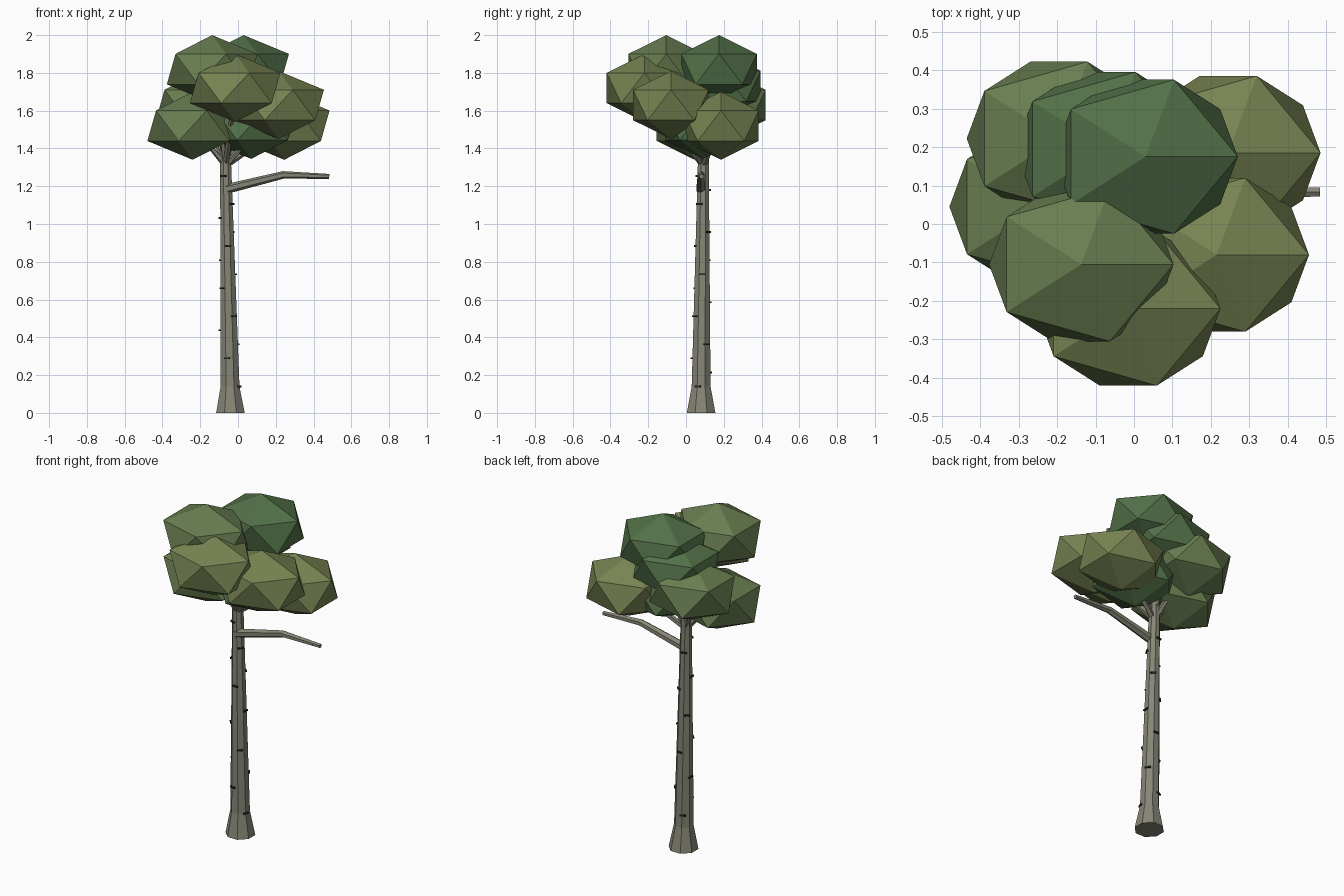
import bpy, bmesh, math
from mathutils import Vector, Matrix

if "Cube" in bpy.data.objects:
    bpy.data.objects.remove(bpy.data.objects["Cube"])


def material(name, rgb):
    m = bpy.data.materials.new(name)
    m.diffuse_color = (*rgb, 1)
    m.use_nodes = True
    m.node_tree.nodes["Principled BSDF"].inputs["Base Color"].default_value = m.diffuse_color
    return m


BARK = material("bark", (0.24, 0.235, 0.18))
MARK = material("bark_mark", (0.025, 0.023, 0.02))
OLIVE = material("leaf_olive", (0.185, 0.23, 0.085))
GREEN = material("leaf_green", (0.14, 0.205, 0.08))
DARK = material("leaf_dark", (0.085, 0.165, 0.065))


def finish(name, bm, mat):
    bmesh.ops.recalc_face_normals(bm, faces=bm.faces)
    mesh = bpy.data.meshes.new(name)
    bm.to_mesh(mesh)
    bm.free()
    mesh.materials.append(mat)
    obj = bpy.data.objects.new(name, mesh)
    bpy.context.collection.objects.link(obj)
    return obj


def tube(name, path, sides, mat):
    """Tapered limb through (x, y, z, radius) points; rings square to the limb."""
    bm = bmesh.new()
    pts = [Vector(p[:3]) for p in path]
    axis = pts[-1] - pts[0]
    vertical = abs(axis.normalized().z) > 0.99
    rings = []
    for i, p in enumerate(pts):
        d = pts[min(i + 1, len(pts) - 1)] - pts[max(i - 1, 0)]
        q = Matrix.Identity(3) if vertical else d.to_track_quat('Z', 'Y').to_matrix()
        rings.append([bm.verts.new(p + q @ Vector((math.cos(a), math.sin(a), 0)) * path[i][3])
                      for a in (2 * math.pi * (k + 0.5) / sides for k in range(sides))])
    for a, b in zip(rings, rings[1:]):
        for k in range(sides):
            n = (k + 1) % sides
            bm.faces.new((a[k], a[n], b[n], b[k]))
    bm.faces.new(rings[0][::-1])
    bm.faces.new(rings[-1])
    return finish(name, bm, mat)


# Trunk with flared foot
FOOT, TOP = (-0.042, 0.08, 0.14, 0.054), (-0.068, 0.093, 1.45, 0.029)
tube("trunk", [(-0.04, 0.08, 0, 0.082), FOOT, TOP], 8, BARK)

# Long bare side branch
tube("side_branch", [(-0.063, 0.078, 1.185, 0.026), (0.24, 0.08, 1.26, 0.02),
                     (0.483, 0.083, 1.252, 0.013)], 6, BARK)

# Dark marks spiralling up the trunk
for i in range(16):
    z = 0.14 + 0.0743 * i
    t = (z - FOOT[2]) / (TOP[2] - FOOT[2])
    x, y, _, r = [f + (g - f) * t for f, g in zip(FOOT, TOP)]
    a = math.radians(137.5 * (i - 8))
    bm = bmesh.new()
    bmesh.ops.create_cube(bm, size=1, matrix=Matrix.Translation(
        (x + r * 0.95 * math.cos(a), y + r * 0.95 * math.sin(a), z))
        @ Matrix.Rotation(a, 4, 'Z') @ Matrix.Diagonal((0.014, 0.032, 0.009, 1)))
    finish(f"bark_mark_{i + 1}", bm, MARK)

# Leaf clumps: squashed icosahedra, each fed by a thin branch
CLUMPS = [
    (-0.24, 0.045, 1.52, GREEN), (0.245, 0.185, 1.52, OLIVE), (0.07, 0.09, 1.525, DARK),
    (-0.195, 0.222, 1.63, GREEN), (0.215, -0.08, 1.63, OLIVE), (-0.015, -0.22, 1.72, OLIVE),
    (-0.07, 0.195, 1.73, DARK), (-0.137, -0.105, 1.82, GREEN), (0.03, 0.175, 1.82, DARK),
]
for i, (x, y, z, mat) in enumerate(CLUMPS):
    bm = bmesh.new()
    bmesh.ops.create_icosphere(bm, subdivisions=1, radius=1, matrix=Matrix.Translation((x, y, z))
                               @ Matrix.Diagonal((0.268, 0.235, 0.18, 1)))
    finish(f"leaf_clump_{i + 1}", bm, mat)
    tube(f"crown_branch_{i + 1}", [(-0.064, 0.09, 1.31, 0.017), (x, y, z, 0.009)], 5, BARK)
